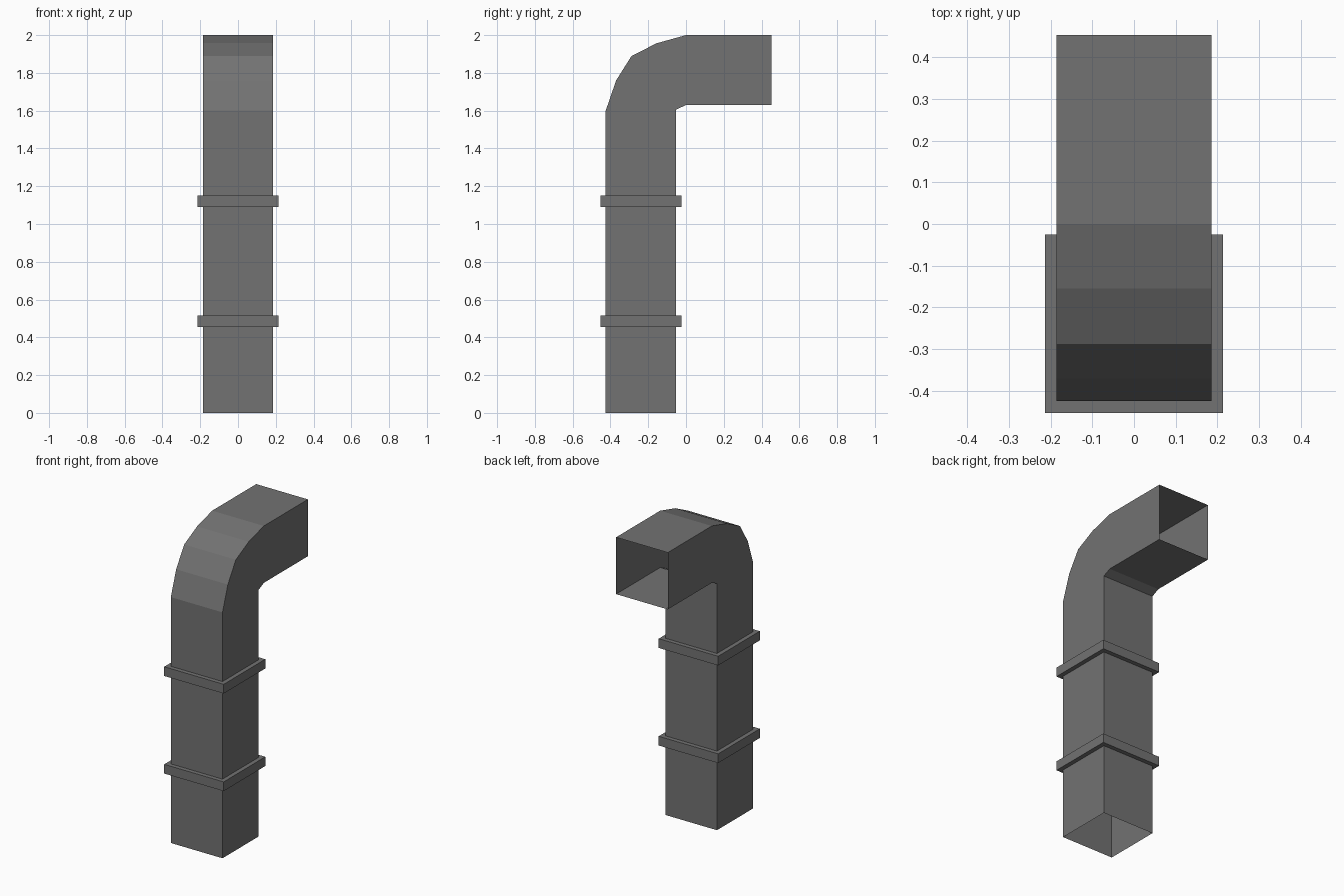
import bpy, bmesh

if "Cube" in bpy.data.objects:
    bpy.data.objects.remove(bpy.data.objects["Cube"])

metal = bpy.data.materials.new("dark grey metal")
metal.diffuse_color = (0.17, 0.17, 0.17, 1)
metal.use_nodes = True
metal.node_tree.nodes["Principled BSDF"].inputs["Base Color"].default_value = metal.diffuse_color

HALF = 0.186          # half width of the square duct
CY = -0.239           # centre of the upright run in y


def loft(name, rings):
    """Skin a series of four-cornered rings into an open-ended tube."""
    bm = bmesh.new()
    loops = [[bm.verts.new(p) for p in ring] for ring in rings]
    for a, b in zip(loops, loops[1:]):
        for i in range(4):
            j = (i + 1) % 4
            bm.faces.new((a[i], a[j], b[j], b[i]))
    bmesh.ops.recalc_face_normals(bm, faces=bm.faces)
    mesh = bpy.data.meshes.new(name)
    bm.to_mesh(mesh)
    bm.free()
    mesh.materials.append(metal)
    obj = bpy.data.objects.new(name, mesh)
    bpy.context.collection.objects.link(obj)
    return obj


def ring(outer, inner, half):
    """Rectangle across x between an outer and an inner (y, z) point."""
    return [(-half, *outer), (half, *outer), (half, *inner), (-half, *inner)]


# Duct: upright run, faceted elbow and open outlet
front, back = CY - HALF, CY + HALF
outer = [(front, 0), (front, 1.6), (-0.37, 1.76), (-0.288, 1.89),
         (-0.155, 1.957), (0, 2.0), (0.453, 2.0)]
elbow_start, elbow_end = (back, 1.605), (0.0, 1.63)
inner = [(back, 0)]
for k in range(5):
    t = k / 4
    inner.append(tuple(a + (b - a) * t for a, b in zip(elbow_start, elbow_end)))
inner.append((0.453, 1.63))
loft("duct", [ring(o, i, HALF) for o, i in zip(outer, inner)])

# Collars: raised bands around the upright run
for name, low, high in (("lower_collar", 0.455, 0.515), ("upper_collar", 1.09, 1.15)):
    steps = ((HALF, low), (0.214, low), (0.214, high), (HALF, high))
    loft(name, [ring((CY - h, z), (CY + h, z), h) for h, z in steps])
